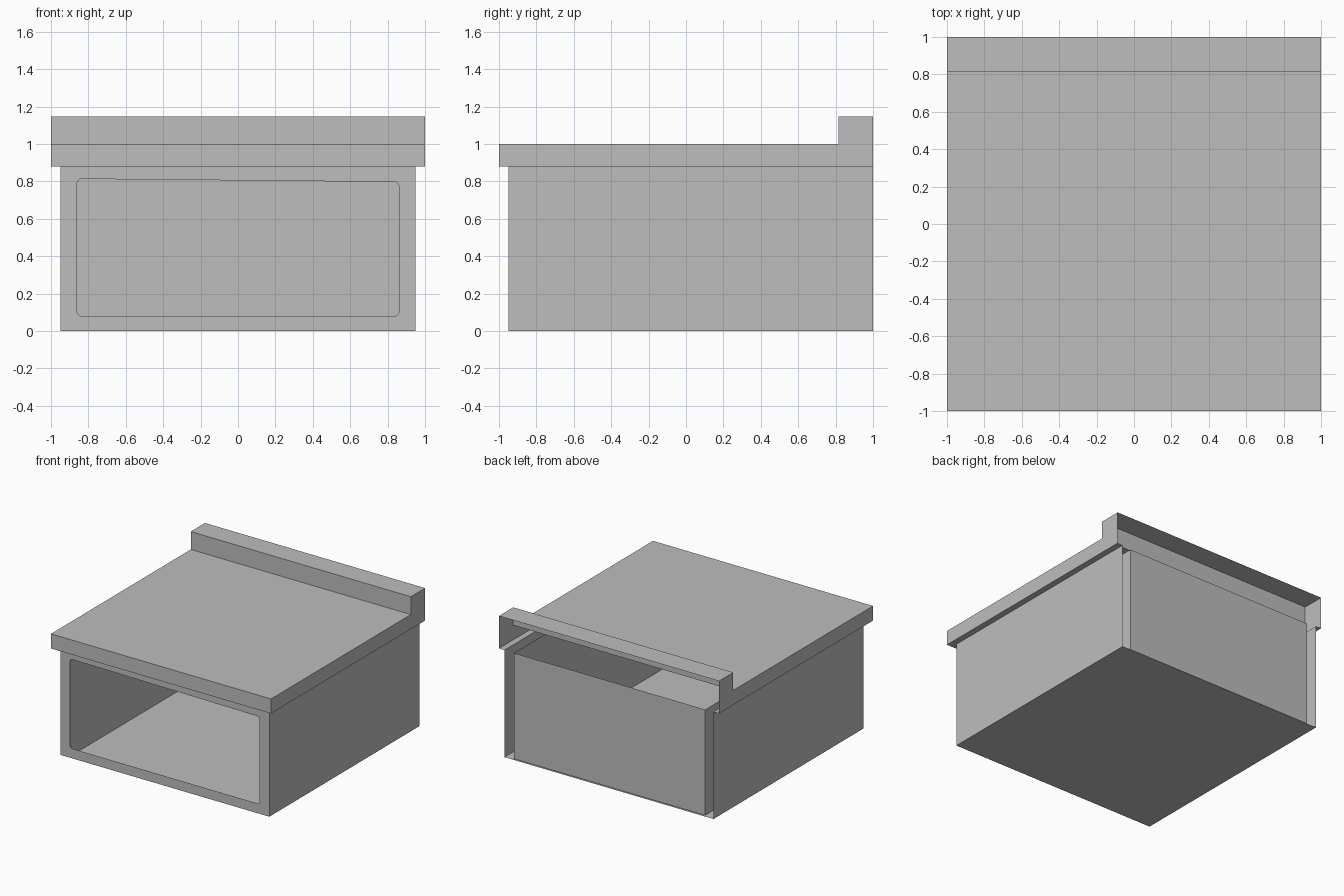
import bpy, bmesh, math
from mathutils import Vector

cube = bpy.data.objects.get("Cube")
if cube:
    bpy.data.objects.remove(cube, do_unlink=True)

grey = bpy.data.materials.new("plain_grey")
grey.use_nodes = True
grey.diffuse_color = (0.515, 0.515, 0.515, 1)
grey.node_tree.nodes["Principled BSDF"].inputs["Base Color"].default_value = grey.diffuse_color


def finish(name, bm):
    mesh = bpy.data.meshes.new(name)
    bm.to_mesh(mesh)
    bm.free()
    mesh.materials.append(grey)
    obj = bpy.data.objects.new(name, mesh)
    bpy.context.collection.objects.link(obj)
    return obj


def open_box(name, low, high, open_sides):
    """Thin-walled box without the faces that look along open_sides."""
    low, high = Vector(low), Vector(high)
    bm = bmesh.new()
    bmesh.ops.create_cube(bm, size=1)
    bm.normal_update()
    gone = [f for f in bm.faces if any(f.normal.dot(Vector(d)) > 0.9 for d in open_sides)]
    bmesh.ops.delete(bm, geom=gone, context='FACES')
    for v in bm.verts:
        v.co = (low + high) / 2 + Vector(a * b for a, b in zip(v.co, high - low))
    return finish(name, bm)


def face(bm, points):
    return bm.faces.new([bm.verts.new(p) for p in points])


def rounded(corners, radius, steps=5):
    """Round the corners of a rectangle listed anticlockwise from lower left."""
    points = []
    signs = [(1, 1), (-1, 1), (-1, -1), (1, -1)]
    for i, ((x, z), (sx, sz)) in enumerate(zip(corners, signs)):
        for k in range(steps + 1):
            a = math.pi * (1 + i / 2 + k / steps / 2)
            points.append((x + radius * (sx + math.cos(a)), z + radius * (sz + math.sin(a))))
    return points


FRONT, BACK, UP = (0, -1, 0), (0, 1, 0), (0, 0, 1)
BODY, LIP, TOP, SPLASH = 0.95, 0.88, 1.0, 1.147

# Outer cabinet walls and floor
open_box("cabinet_shell", (-BODY, -BODY, 0), (BODY, 1, LIP), [FRONT, BACK, UP])

# Inner compartment with its back panel
open_box("inner_compartment", (-0.868, -BODY, 0.006), (0.868, 0.993, 0.875), [FRONT, UP])

# Front frame around the rounded opening
bm = bmesh.new()
outline = [(-BODY, 0), (BODY, 0), (BODY, LIP), (-BODY, LIP)]
opening = rounded([(-0.86, 0.08), (0.86, 0.08), (0.86, 0.797), (-0.86, 0.813)], 0.022)
edges = []
for loop in (outline, opening):
    verts = [bm.verts.new((x, -BODY, z)) for x, z in loop]
    edges += [bm.edges.new((verts[i - 1], verts[i])) for i in range(len(verts))]
bmesh.ops.triangle_fill(bm, edges=edges, use_beauty=True, normal=FRONT)
finish("front_frame", bm)

# Countertop and backsplash, hollow and open at the back
bm = bmesh.new()
profile = [(1, SPLASH), (0.815, SPLASH), (0.815, TOP), (-1, TOP), (-1, LIP)]
for (y0, z0), (y1, z1) in zip(profile, profile[1:]):
    face(bm, [(-1, y0, z0), (-1, y1, z1), (1, y1, z1), (1, y0, z0)])
for x in (-1, 1):
    face(bm, [(x, y, z) for y, z in (profile + [(1, LIP)])[::x]])
bmesh.ops.remove_doubles(bm, verts=bm.verts, dist=0.0001)
bmesh.ops.recalc_face_normals(bm, faces=bm.faces)
finish("countertop", bm)

# Underside lip of the countertop overhang
bm = bmesh.new()
lip = [(-1, 1), (-1, -1), (1, -1), (1, 1), (BODY, 1), (BODY, -BODY), (-BODY, -BODY), (-BODY, 1)]
face(bm, [(x, y, LIP) for x, y in reversed(lip)])
finish("countertop_lip", bm)
